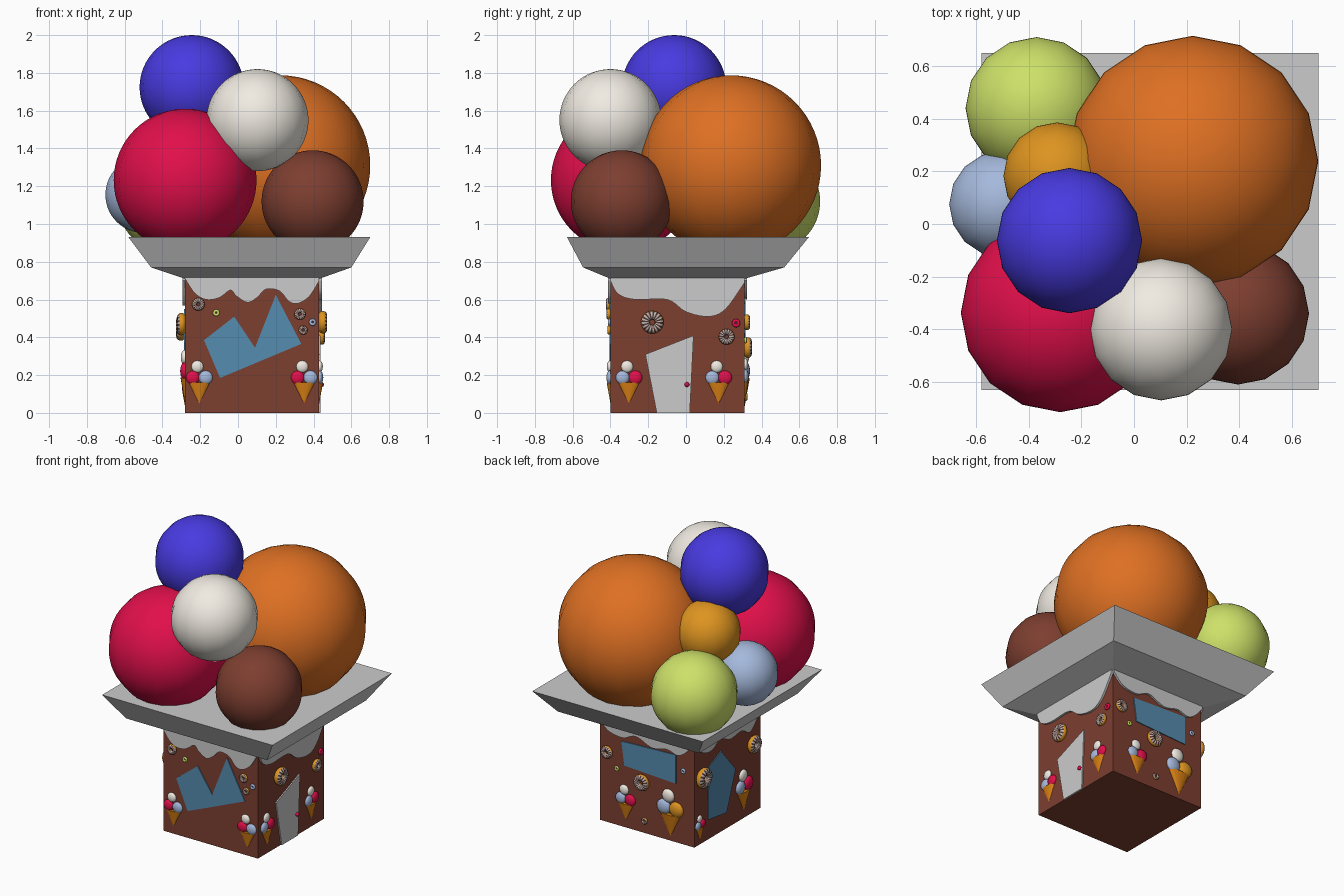
import bpy, bmesh
from math import sin, cos, tau
from mathutils import Matrix, Vector

if "Cube" in bpy.data.objects:
    bpy.data.objects.remove(bpy.data.objects["Cube"])


def mat(name, r, g, b):
    m = bpy.data.materials.new(name)
    m.diffuse_color = [((c / 255 + 0.055) / 1.055) ** 2.4 for c in (r, g, b)] + [1]
    m.use_nodes = True
    m.node_tree.nodes["Principled BSDF"].inputs["Base Color"].default_value = m.diffuse_color
    return m


BROWN = mat("chocolate", 125, 62, 48)
RED = mat("raspberry", 225, 15, 75)
BLUE = mat("blueberry", 72, 58, 225)
WHITE = mat("vanilla", 240, 235, 226)
ORANGE = mat("orange", 222, 112, 35)
LIME = mat("lime", 205, 225, 105)
SKY = mat("pale_blue", 165, 185, 220)
GOLD = mat("caramel", 222, 148, 32)
CONE = mat("wafer", 220, 130, 20)
GLASS = mat("glass", 85, 140, 175)
ICE = mat("sugar", 190, 182, 178)
DARK = mat("stripe", 80, 50, 45)

# Wall frames: local x = viewer's right, local y = up, local z = outwards
X0, X1, Y0, Y1 = -0.28, 0.43, -0.40, 0.31


def frame(u, out, origin):
    m = Matrix.Identity(4)
    for i, v in enumerate((u, (0, 0, 1), out, origin)):
        for j in range(3):
            m[j][i] = v[j]
    return m


WALL = {
    "front": frame((1, 0, 0), (0, -1, 0), (0, Y0, 0)),
    "right": frame((0, 1, 0), (1, 0, 0), (X1, 0, 0)),
    "back": frame((-1, 0, 0), (0, 1, 0), (0, Y1, 0)),
    "left": frame((0, -1, 0), (-1, 0, 0), (X0, 0, 0)),
}


def finish(bm, name, mats=(), matrix=None, smooth=False):
    bmesh.ops.recalc_face_normals(bm, faces=bm.faces)
    if smooth:
        for f in bm.faces:
            f.smooth = True
    me = bpy.data.meshes.new(name)
    bm.to_mesh(me)
    bm.free()
    for m in mats:
        me.materials.append(m)
    ob = bpy.data.objects.new(name, me)
    if matrix is not None:
        ob.matrix_world = matrix
    bpy.context.collection.objects.link(ob)
    return ob


def loft(name, levels, mats=()):
    """Stack of rectangles (x0, x1, y0, y1, z) skinned into a closed solid."""
    bm = bmesh.new()
    rings = [[bm.verts.new((x, y, z)) for x, y in ((a, c), (b, c), (b, d), (a, d))]
             for a, b, c, d, z in levels]
    for lo, hi in zip(rings, rings[1:]):
        for i in range(4):
            j = (i + 1) % 4
            bm.faces.new((lo[i], lo[j], hi[j], hi[i]))
    bm.faces.new(rings[0])
    bm.faces.new(rings[-1])
    return finish(bm, name, mats)


def ball(name, pos, r, m, matrix=None, flat=1.0, rings=32):
    bm = bmesh.new()
    bmesh.ops.create_uvsphere(bm, u_segments=16, v_segments=rings, radius=r)
    bmesh.ops.scale(bm, vec=(1, 1, flat), verts=bm.verts)
    bmesh.ops.translate(bm, vec=pos, verts=bm.verts)
    return finish(bm, name, [m], matrix, True)


def plate(name, wall, pts, depth, mats=()):
    bm = bmesh.new()
    f = bm.faces.new([bm.verts.new((u, v, -0.004)) for u, v in pts])
    ext = bmesh.ops.extrude_face_region(bm, geom=[f])
    vs = [g for g in ext["geom"] if isinstance(g, bmesh.types.BMVert)]
    bmesh.ops.translate(bm, vec=(0, 0, depth + 0.004), verts=vs)
    return finish(bm, name, mats, WALL[wall])


def curve_through(pts, n=5):
    p = [Vector(q) for q in [pts[0]] + pts + [pts[-1]]]
    out = []
    for a, b, c, d in zip(p, p[1:], p[2:], p[3:]):
        for k in range(n):
            t = k / n
            out.append(0.5 * (2 * b + (c - a) * t + (2 * a - 5 * b + 4 * c - d) * t * t
                              + (3 * b - a - 3 * c + d) * t ** 3))
    return [tuple(q) for q in out] + [pts[-1]]


def donut(wall, u, v, rad, m, iced=True):
    R, r, N, M = rad * 0.62, rad * 0.38, 32, 12
    bm = bmesh.new()
    g = [[bm.verts.new((u + (R + r * cos(b)) * cos(a), v + (R + r * cos(b)) * sin(a),
                        r * 0.85 + r * sin(b)))
          for b in (tau * j / M for j in range(M))] for a in (tau * i / N for i in range(N))]
    for i in range(N):
        for j in range(M):
            k, l = (i + 1) % N, (j + 1) % M
            f = bm.faces.new((g[i][j], g[k][j], g[k][l], g[i][l]))
            if iced and 1 <= j < M // 2:
                f.material_index = 1 + i % 2      # striped icing on the outer side
    finish(bm, wall + "_donut", [m, ICE, DARK], WALL[wall], True)


def ice_cone(wall, u, v, s, left, right):
    bm = bmesh.new()
    bmesh.ops.create_cone(bm, cap_ends=True, segments=16, radius1=0, radius2=0.056 * s,
                          depth=0.11 * s,
                          matrix=Matrix.Translation((u, v + 0.055 * s, 0))
                          @ Matrix.Diagonal((1, 1, 0.35, 1)) @ Matrix.Rotation(-tau / 4, 4, 'X'))
    bmesh.ops.remove_doubles(bm, verts=bm.verts, dist=1e-5)
    finish(bm, wall + "_cone", [CONE], WALL[wall])
    for du, dv, r, m in ((-0.034, 0.137, 0.036, left), (0.034, 0.137, 0.037, right),
                         (-0.01, 0.195, 0.032, WHITE)):
        ball(wall + "_small_scoop", (u + du * s, v + dv * s, 0.003), r * s, m, WALL[wall], 0.5, 12)


# House body and the flared tray on top
loft("house_body", [(X0, X1, Y0, Y1, 0), (X0, X1, Y0, Y1, 0.72)], [BROWN])
loft("tray", [(X0, X1, Y0, Y1, 0.71), (-0.46, 0.60, -0.545, 0.52, 0.77),
              (-0.58, 0.70, -0.63, 0.65, 0.93)])

# Big scoops
for n, pos, r, m in (
        ("blue", (-0.245, -0.063, 1.724), 0.276, BLUE),
        ("white", (0.103, -0.40, 1.55), 0.27, WHITE),
        ("red", (-0.28, -0.337, 1.232), 0.378, RED),
        ("orange", (0.223, 0.238, 1.31), 0.477, ORANGE),
        ("brown", (0.395, -0.34, 1.12), 0.27, BROWN),
        ("lime", (-0.37, 0.44, 1.12), 0.27, LIME),
        ("pale_blue", (-0.50, 0.075, 1.155), 0.202, SKY),
        ("caramel", (-0.292, 0.182, 1.42), 0.204, GOLD)):
    ball(n + "_scoop", pos, r, m)

# Dripping icing under the tray
drips = {
    "front": [(-.28, .71), (-.23, .635), (-.17, .6), (-.1, .61), (-.04, .65), (-.01, .62),
              (.05, .585), (.1, .61), (.15, .655), (.22, .645), (.27, .59), (.32, .58),
              (.38, .62), (.43, .70)],
    "right": [(-.40, .70), (-.36, .63), (-.27, .6), (-.1, .6), (0, .535), (.12, .51),
              (.21, .55), (.31, .69)],
    "back": [(-.43, .70), (-.36, .63), (-.25, .61), (-.15, .645), (-.03, .60), (.08, .62),
             (.16, .6), (.22, .63), (.28, .70)],
    "left": [(-.31, .70), (-.24, .62), (-.14, .60), (-.05, .64), (.06, .60), (.18, .61),
             (.28, .57), (.40, .70)],
}
for wall, pts in drips.items():
    line = curve_through(pts)
    plate(wall + "_icing", wall, line + [(pts[-1][0], 0.72), (pts[0][0], 0.72)], 0.014)

# Windows, door and door knob
plate("front_window", "front", [(-.095, .185), (.335, .365), (.2, .625), (.09, .345),
                                (-.02, .51), (-.18, .385)], 0.006, [GLASS])
plate("back_window", "back", [(-.265, .58), (.144, .595), (.144, .40), (-.243, .42)], 0.006, [GLASS])
plate("left_window", "left", [(-.16, .49), (-.03, .55), (.126, .37), (.03, .11), (-.17, .137)],
      0.006, [GLASS])
plate("door", "right", [(-.155, 0), (.02, 0), (.04, .41), (-.215, .31)], 0.008)
ball("door_knob", (0.005, 0.15, 0.012), 0.013, RED, WALL["right"], 1, 12)

# Ice cream cones on the walls
for args in (("front", -.205, .05, 1, RED, SKY), ("front", .35, .05, 1, RED, SKY),
             ("right", -.302, .05, 1, SKY, RED), ("right", .173, .05, 1, SKY, RED),
             ("back", -.235, .05, 1.05, SKY, RED), ("back", .10, .03, 1.4, SKY, GOLD),
             ("left", .22, .05, 1.25, SKY, RED), ("left", -.25, .03, .75, SKY, RED)):
    ice_cone(*args)

# Donuts (striped) and small plain rings
for args in (("front", -.21, .575, .034), ("front", .328, .523, .03), ("front", .345, .438, .024),
             ("right", -.178, .48, .06), ("right", .215, .403, .042),
             ("back", -.37, .48, .042), ("back", -.106, .345, .055), ("back", -.09, .085, .022),
             ("left", -.235, .45, .068), ("left", .31, .47, .06)):
    donut(*args, GOLD)
for wall, u, v, r, m in (("front", -.115, .53, .018, LIME), ("front", .395, .48, .019, SKY),
                         ("right", .265, .475, .022, RED), ("back", .20, .50, .018, SKY),
                         ("back", -.30, .385, .017, LIME)):
    donut(wall, u, v, r, m, False)
